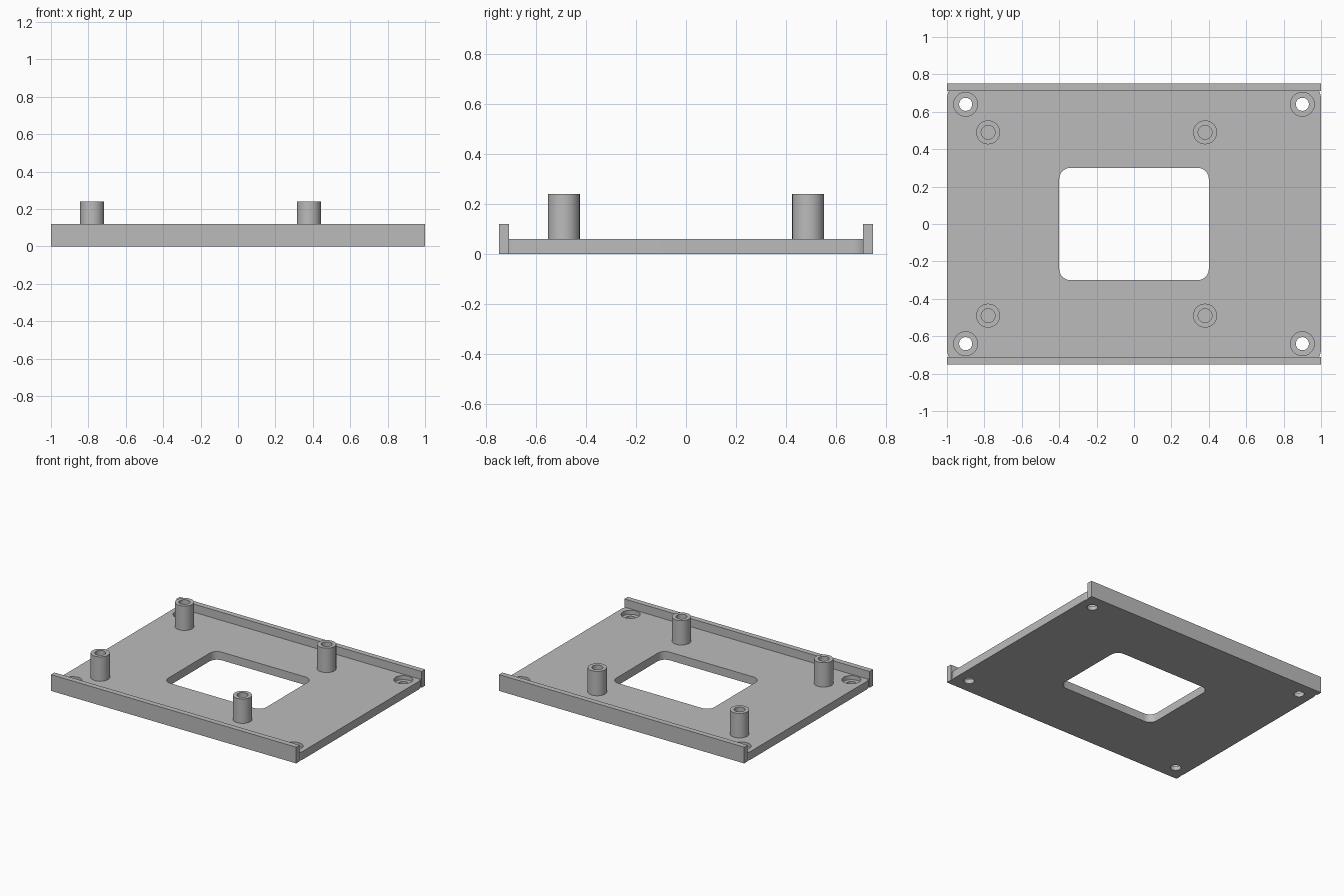
import bpy, bmesh
from math import sin, cos, radians, tau

cube = bpy.data.objects.get("Cube")
if cube:
    bpy.data.objects.remove(cube, do_unlink=True)

GREY = (0.5, 0.5, 0.5, 1)
grey = bpy.data.materials.new("plain grey")
grey.use_nodes = True
grey.diffuse_color = GREY
grey.node_tree.nodes["Principled BSDF"].inputs["Base Color"].default_value = GREY

PLATE_TOP, RAIL_TOP, POST_TOP = 0.06, 0.12, 0.24
HALF_X, HALF_Y, RAIL = 1.0, 0.75, 0.04


def finish(name, bm):
    bmesh.ops.recalc_face_normals(bm, faces=bm.faces)
    mesh = bpy.data.meshes.new(name)
    bm.to_mesh(mesh)
    bm.free()
    mesh.materials.append(grey)
    obj = bpy.data.objects.new(name, mesh)
    bpy.context.collection.objects.link(obj)
    return obj


def prism(name, outline, z0, z1):
    bm = bmesh.new()
    face = bm.faces.new([bm.verts.new((x, y, z0)) for x, y in outline])
    up = bmesh.ops.extrude_face_region(bm, geom=[face])["geom"]
    bmesh.ops.translate(bm, vec=(0, 0, z1 - z0),
                        verts=[v for v in up if isinstance(v, bmesh.types.BMVert)])
    return finish(name, bm)


def rounded(hx, hy, r, sweep=90, steps=10):
    """Rectangle outline with round corners; a short sweep clips the arc."""
    arc = [radians(sweep * i / steps) for i in range(steps + 1)]
    corner = [(hx - r + r * cos(a), hy - r + r * sin(a)) for a in arc]
    pts = []
    for sx, sy in ((1, 1), (-1, 1), (-1, -1), (1, -1)):
        c = corner if sx * sy > 0 else corner[::-1]
        pts += [(sx * x, sy * y) for x, y in c]
    return pts


def circle(cx, cy, r, n=40):
    return [(cx + r * cos(tau * i / n), cy + r * sin(tau * i / n)) for i in range(n)]


def cut(target, cutter):
    cutter.hide_render = True
    mod = target.modifiers.new("cut", "BOOLEAN")
    mod.operation, mod.solver, mod.object = "DIFFERENCE", "EXACT", cutter
    bpy.context.view_layer.objects.active = target
    bpy.ops.object.modifier_apply(modifier=mod.name)
    bpy.data.objects.remove(cutter, do_unlink=True)


def smooth(obj):
    bpy.ops.object.select_all(action="DESELECT")
    obj.select_set(True)
    bpy.context.view_layer.objects.active = obj
    bpy.ops.object.shade_smooth_by_angle(angle=radians(30))


# Base plate, corners rounded up to where the rails begin
plate = prism("base_plate", rounded(HALF_X, HALF_Y, 0.08, sweep=30), 0, PLATE_TOP)

# Central window
cut(plate, prism("window_cutter", rounded(0.4, 0.3, 0.06), -0.1, 0.2))

# Counterbored screw holes in the corners
for x in (-0.9, 0.9):
    for y in (-0.64, 0.64):
        cut(plate, prism("hole_cutter", circle(x, y, 0.035), -0.1, 0.2))
        cut(plate, prism("counterbore_cutter", circle(x, y, 0.064), 0.03, 0.2))
smooth(plate)

# Side rails
for name, s in (("front_rail", -1), ("back_rail", 1)):
    inner, outer = s * (HALF_Y - RAIL), s * HALF_Y
    prism(name, [(-HALF_X, inner), (HALF_X, inner), (HALF_X, outer), (-HALF_X, outer)],
          0, RAIL_TOP)

# Hollow standoffs
for side, x in (("right", -0.78), ("left", 0.38)):
    for end, y in (("front", -0.49), ("back", 0.49)):
        post = prism(f"{end}_{side}_standoff", circle(x, y, 0.064), PLATE_TOP, POST_TOP)
        cut(post, prism("bore_cutter", circle(x, y, 0.037), 0, 0.3))
        smooth(post)
